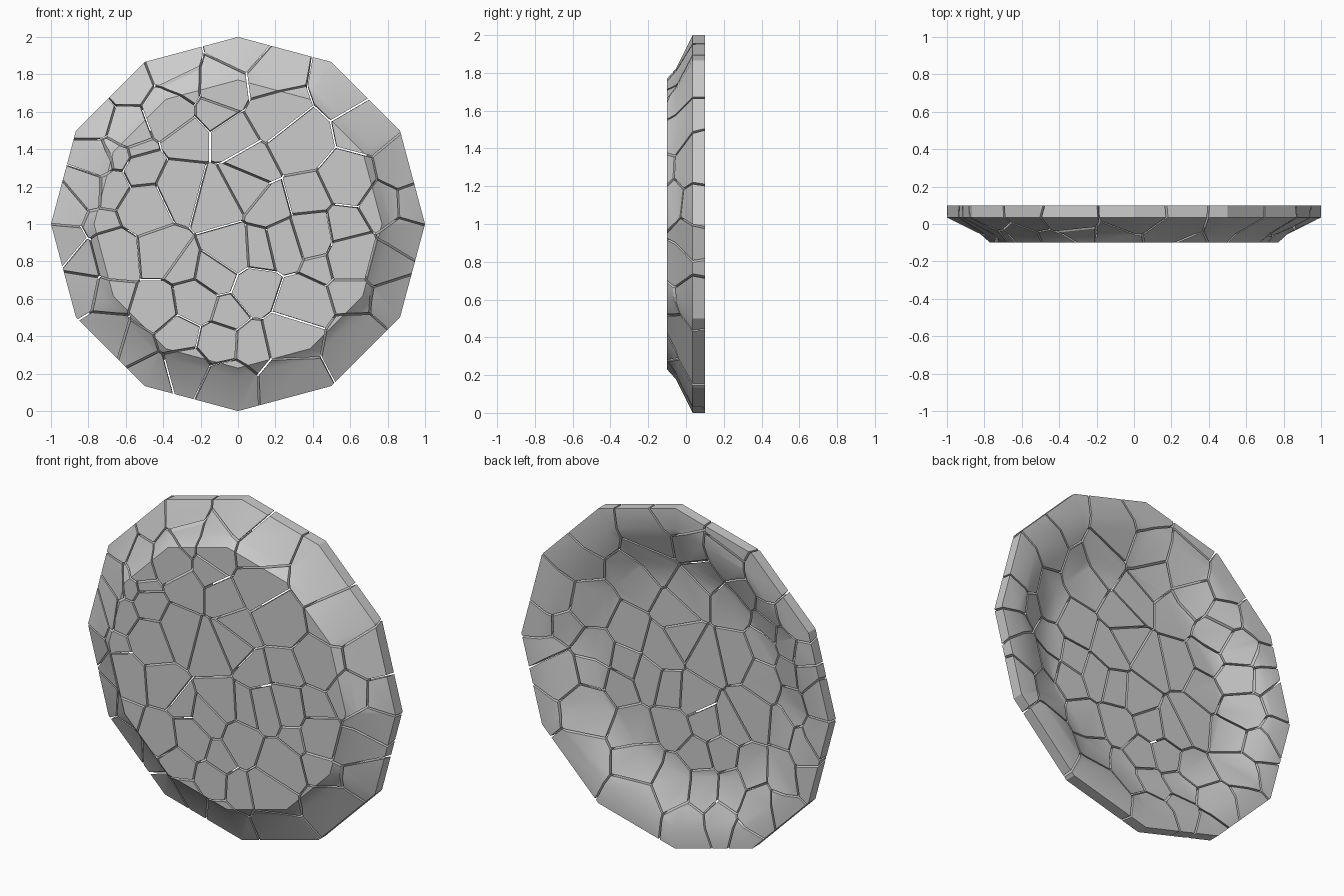
import bpy, bmesh, math, random
from mathutils import Vector

if "Cube" in bpy.data.objects:
    bpy.data.objects.remove(bpy.data.objects["Cube"])

random.seed(4)
GAP = 0.005
SIDES = 12

# dish profile (radius, y): front plate, kinked outer slope, rim, hollow back
PROFILE = [(0.77, -0.10), (0.82, -0.055), (1.0, 0.035), (1.0, 0.10),
           (0.88, 0.10), (0.62, -0.01)]

# shard centres (x, z) seen from the front
CENTRES = [
    (.01, 1.93), (-.36, 1.85), (.17, 1.78), (.57, 1.72), (.22, 1.60), (-.07, 1.75),
    (-.12, 1.61), (-.31, 1.73), (-.58, 1.73), (-.39, 1.61), (-.76, 1.57), (-.60, 1.53),
    (.68, 1.53), (.33, 1.46), (.60, 1.23), (.84, 1.28), (.06, 1.32), (-.02, 1.46),
    (-.28, 1.46), (-.31, 1.18), (-.12, 1.13), (.01, 1.20), (.39, 1.13), (.17, 1.07),
    (-.55, 1.39), (-.78, 1.34), (-.52, 1.28), (-.66, 1.36), (-.68, 1.20), (-.82, 1.21),
    (-.93, 1.10), (-.50, 1.09), (-.71, 1.01), (-.93, .89), (-.42, .86), (-.66, .84),
    (-.82, .80), (-.86, .65), (-.68, .62), (-.28, .76), (-.12, .73), (-.04, .85),
    (.12, .86), (.25, .89), (.41, .94), (.57, .97), (.44, .81), (.60, .85),
    (.79, 1.10), (.92, 1.10), (.89, .94), (.79, .80), (.09, .65), (.33, .57),
    (.60, .65), (.87, .60), (-.42, .54), (-.23, .57), (-.07, .52), (-.31, .41),
    (-.12, .37), (.06, .36), (.28, .41), (-.71, .41), (-.52, .37), (-.47, .18),
    (-.28, .23), (-.07, .14), (.28, .18), (.63, .36),
]


def make_dish():
    """Whole twelve-sided dish before it is cracked."""
    bm = bmesh.new()
    rings = []
    for r, y in PROFILE:
        rings.append([bm.verts.new((r * math.cos(k * math.tau / SIDES), y,
                                    1 + r * math.sin(k * math.tau / SIDES)))
                      for k in range(SIDES)])
    for a, b in zip(rings, rings[1:]):
        for k in range(SIDES):
            n = (k + 1) % SIDES
            bm.faces.new((a[k], a[n], b[n], b[k]))
    bm.faces.new(rings[0])
    bm.faces.new(rings[-1])
    bmesh.ops.recalc_face_normals(bm, faces=bm.faces[:])
    return bm


def cut(bm, co, no):
    """Keep the half behind the plane and cap the break."""
    res = bmesh.ops.bisect_plane(bm, geom=bm.verts[:] + bm.edges[:] + bm.faces[:],
                                 dist=1e-5, plane_co=co, plane_no=no, clear_outer=True)
    open_edges = [e for e in res['geom_cut']
                  if isinstance(e, bmesh.types.BMEdge) and e.is_valid and e.is_boundary]
    if open_edges:
        bmesh.ops.holes_fill(bm, edges=open_edges, sides=0)


def make_shard(i, seeds, dish):
    bm = dish.copy()
    me = seeds[i]
    others = sorted((s for s in seeds if s is not me), key=lambda s: (s - me).length)
    for s in others:
        if not bm.verts:
            break
        reach = max((v.co - me).length for v in bm.verts)
        if (s - me).length > 2 * reach + 0.02:
            break
        no = (s - me).normalized()
        cut(bm, (s + me) / 2 - no * GAP, no)
    if bm.faces:
        bmesh.ops.recalc_face_normals(bm, faces=bm.faces[:])
        for f in bm.faces:
            f.smooth = True
        mesh = bpy.data.meshes.new("dish_shard")
        bm.to_mesh(mesh)
        mesh.set_sharp_from_angle(angle=math.radians(25))
        bpy.context.collection.objects.link(
            bpy.data.objects.new("dish_shard_%02d" % (i + 1), mesh))
    bm.free()


# cracked dish: one object per shard, breaks slightly tilted through the depth
seeds = [Vector((x, random.uniform(-0.05, 0.05), z)) for x, z in CENTRES]
whole = make_dish()
for index in range(len(seeds)):
    make_shard(index, seeds, whole)
whole.free()
